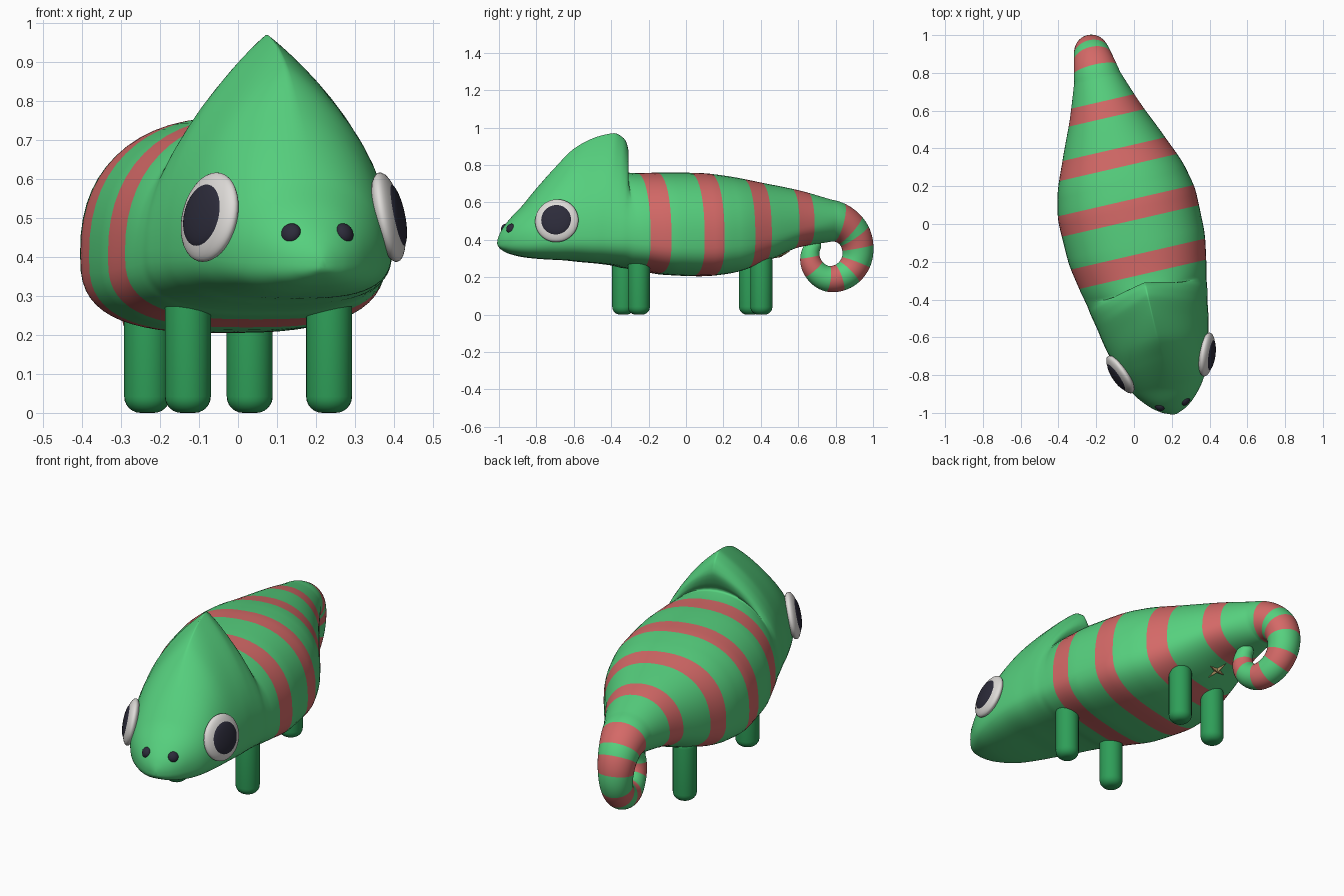
import bpy, bmesh, math
from mathutils import Matrix, Vector

if "Cube" in bpy.data.objects:
    bpy.data.objects.remove(bpy.data.objects["Cube"])

# Whole animal is turned 13 degrees in plan
WORLD = Matrix.Rotation(math.radians(13), 4, 'Z') @ Matrix.Translation((-0.015, 0, 0))


def material(name, rgb):
    m = bpy.data.materials.new(name)
    lin = [((c / 255 + 0.055) / 1.055) ** 2.4 for c in rgb]
    m.diffuse_color = (*lin, 1)
    m.use_nodes = True
    m.node_tree.nodes["Principled BSDF"].inputs["Base Color"].default_value = m.diffuse_color
    return m


GREEN = material("body green", (86, 208, 126))
DARK_GREEN = material("leg green", (46, 158, 88))
RED = material("stripe red", (212, 105, 103))
WHITE = material("eye white", (222, 219, 216))
DARK = material("pupil dark", (44, 43, 58))
TAN = material("star tan", (200, 170, 115))


def finish(name, bm, mats, angle=60):
    bmesh.ops.recalc_face_normals(bm, faces=bm.faces)
    bm.transform(WORLD)
    me = bpy.data.meshes.new(name)
    bm.to_mesh(me)
    bm.free()
    for m in mats:
        me.materials.append(m)
    ob = bpy.data.objects.new(name, me)
    bpy.context.collection.objects.link(ob)
    bpy.ops.object.select_all(action='DESELECT')
    ob.select_set(True)
    bpy.context.view_layer.objects.active = ob
    bpy.ops.object.shade_smooth_by_angle(angle=math.radians(angle))
    return ob


def interpolate(keys, s):
    """Monotone cubic interpolation of every column over the first one."""
    n = len(keys)
    i = max(0, min(n - 2, sum(k[0] <= s for k in keys) - 1))

    def slope(j, c):
        return (keys[j + 1][c] - keys[j][c]) / (keys[j + 1][0] - keys[j][0])

    def tangent(j, c):
        if j == 0:
            return slope(0, c)
        if j == n - 1:
            return slope(n - 2, c)
        a, b = slope(j - 1, c), slope(j, c)
        return 0 if a * b <= 0 else 2 * a * b / (a + b)

    h = keys[i + 1][0] - keys[i][0]
    t = (s - keys[i][0]) / h
    return [keys[i][c] * (2*t**3 - 3*t**2 + 1) + keys[i + 1][c] * (3*t**2 - 2*t**3)
            + h * tangent(i, c) * (t**3 - 2*t**2 + t) + h * tangent(i + 1, c) * (t**3 - t**2)
            for c in range(1, len(keys[0]))]


# Head and trunk: station y, lean of top, top z, widest z, bottom z, half width, roundness
BODY = [
    (-1.03, 0, .40, .385, .37, .01, 1),
    (-1.01, 0, .445, .39, .35, .06, 1),
    (-.96, 0, .51, .40, .325, .125, .95),
    (-.87, 0, .605, .41, .305, .195, 1),
    (-.76, .04, .78, .42, .295, .24, 1.35),
    (-.66, .06, .895, .42, .29, .268, 1.7),
    (-.56, .09, .955, .42, .28, .29, 1.95),
    (-.50, .11, .97, .42, .275, .30, 1.9),
    (-.45, .11, .945, .42, .27, .31, 1.8),
    (-.41, .095, .89, .42, .265, .318, 1.6),
    (-.38, .045, .82, .42, .26, .322, 1.3),
    (-.34, -.02, .765, .415, .25, .33, 1),
    (-.27, 0, .757, .41, .24, .345, .9),
    (-.10, 0, .76, .40, .212, .37, .87),
    (.08, 0, .757, .40, .205, .373, .87),
    (.22, 0, .742, .41, .218, .35, .87),
    (.42, 0, .705, .43, .28, .275, .9),
    (.62, 0, .665, .47, .36, .19, .95),
    (.80, 0, .615, .503, .39, .125, 1),
]
# Curled tail: station, spiral radius, half thickness, half width
TAIL = [
    (.80, .173, .112, .125), (.925, .157, .092, .10), (1.05, .143, .08, .085),
    (1.175, .14, .075, .075), (1.30, .14, .07, .07), (1.425, .127, .06, .06),
    (1.55, .112, .048, .048), (1.63, .10, .038, .038), (1.67, .092, .015, .015),
]
STRIPES = [(-.27, -.16), (.02, .13), (.31, .41), (.58, .67), (.84, .91),
           (.95, 1.02), (1.11, 1.18), (1.25, 1.32), (1.43, 1.52)]
SIDES = 56


def power(v, e):
    return math.copysign(abs(v) ** e, v) if abs(v) > 1e-9 else 0


def ring(s):
    pts = []
    for k in range(SIDES):
        f = 2 * math.pi * k / SIDES
        c, sn = math.cos(f), math.sin(f)
        if s <= .8:
            lean, top, mid, bottom, w, p = interpolate(BODY, s)
            low = .7 + .3 * max(0, min(1, (s - .3) / .5))
            if sn >= 0:
                h = power(sn, min(p, 1))
                pts.append((w * power(c, p), s + lean * h * h, mid + (top - mid) * h))
            else:
                pts.append((w * power(c, low), s, mid + (mid - bottom) * power(sn, low)))
        else:
            r, t, w = interpolate(TAIL, s)
            a = math.pi / 2 - (s - .8) * 2 * math.pi
            d = r + t * sn
            pts.append((w * c, .80 + d * math.cos(a) / .974, .33 + d * math.sin(a)))
    return pts


# Striped body, head crest and tail in one loft
bm = bmesh.new()
stations = [round(-1.03 + .01 * i, 4) for i in range(271)]
rings = [[bm.verts.new(p) for p in ring(s)] for s in stations]
for s, a, b in zip(stations, rings, rings[1:]):
    red = any(lo < s + .005 < hi for lo, hi in STRIPES)
    for k in range(SIDES):
        j = (k + 1) % SIDES
        bm.faces.new((a[k], a[j], b[j], b[k])).material_index = int(red)
bm.faces.new(rings[0])
bm.faces.new(rings[-1])
finish("striped_body", bm, [GREEN, RED], 80)


def pebble(name, mat, centre, normal, size):
    """Flattened sphere whose short axis follows the normal."""
    bm = bmesh.new()
    bmesh.ops.create_uvsphere(bm, u_segments=40, v_segments=20, radius=1)
    rot = Vector(normal).to_track_quat('Z', 'Y').to_matrix().to_4x4()
    bm.transform(Matrix.Translation(centre) @ rot @ Matrix.Diagonal((*size, 1)))
    finish(name, bm, [mat])


# Eyes, nostrils and legs on both sides
for side, label in ((-1, "left"), (1, "right")):
    n = Vector((side * .91, -.35, .2)).normalized()
    eye = Vector((side * .235, -.76, .502))
    pebble(label + "_eye", WHITE, eye, n, (.117, .117, .036))
    pebble(label + "_pupil", DARK, eye + n * .02, n, (.084, .084, .021))
    pebble(label + "_nostril", DARK, (side * .07, -.973, .46), (side * .6, -.7, .4),
           (.027, .027, .02))
    for part, x, y in (("front", .186, -.298), ("back", .135, .386)):
        bm = bmesh.new()
        bmesh.ops.create_cone(bm, cap_ends=True, segments=28, radius1=.059, radius2=.059,
                              depth=.33, matrix=Matrix.Translation((side * x, y, .165)))
        rims = [e for e in bm.edges if abs(e.verts[0].co.z - e.verts[1].co.z) < 1e-4]
        bmesh.ops.bevel(bm, geom=rims, offset=.042, segments=6, profile=.5, affect='EDGES')
        finish(f"{label}_{part}_leg", bm, [DARK_GREEN])

# Small four-pointed star under the tail
bm = bmesh.new()
rim = []
for k in range(8):
    r = .016 if k % 2 else .06
    rim.append(bm.verts.new((r * math.cos(k * math.pi / 4), r * math.sin(k * math.pi / 4), 0)))
low, high = bm.verts.new((0, 0, -.012)), bm.verts.new((0, 0, .012))
for k in range(8):
    for tip in (low, high):
        bm.faces.new((rim[k], rim[(k + 1) % 8], tip))
z = interpolate(BODY, .52)[3]
bm.transform(Matrix.Translation((0, .52, z - .004)) @ Matrix.Rotation(math.radians(21), 4, 'X'))
finish("belly_star", bm, [TAN], 20)
